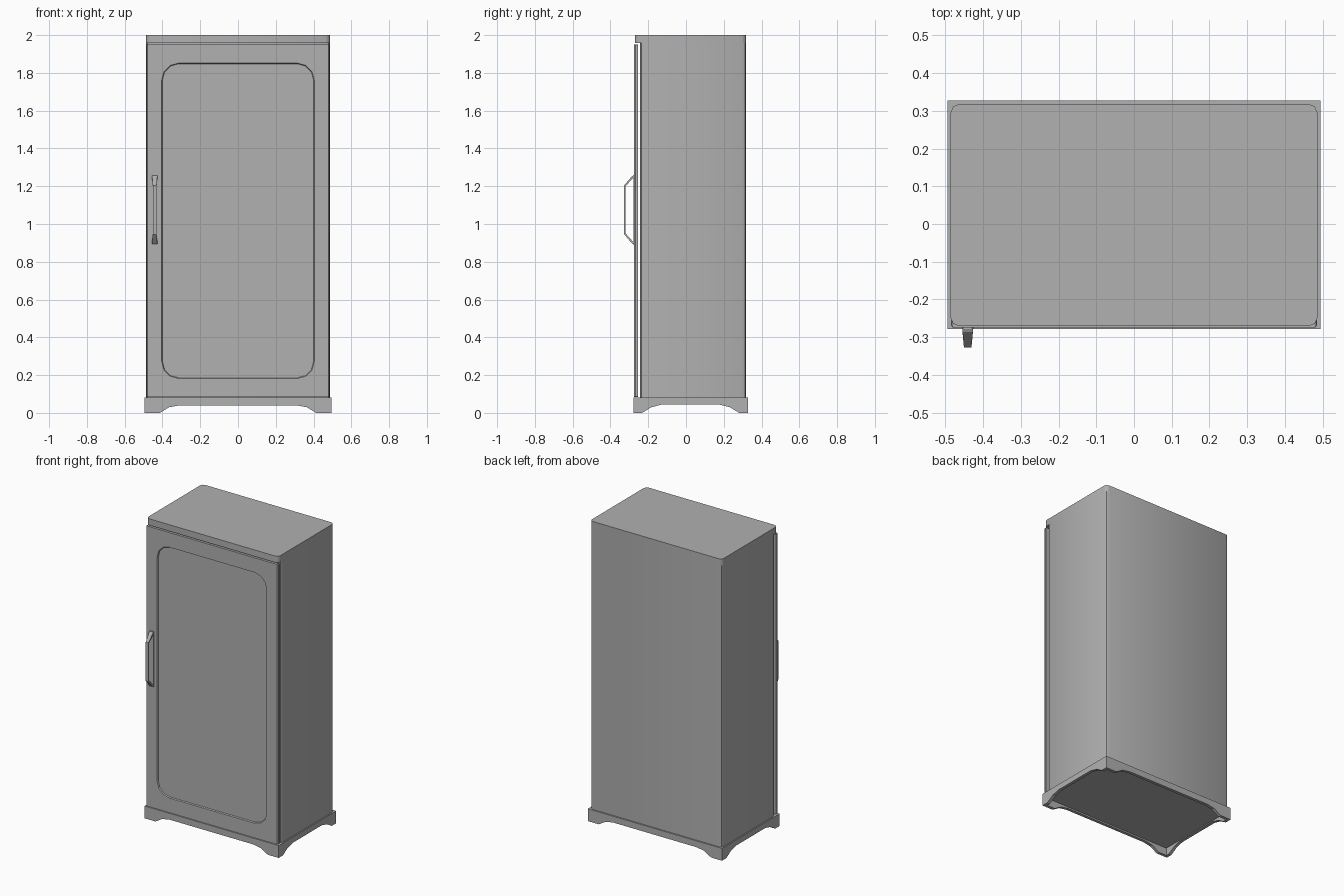
import bpy, bmesh, math

if "Cube" in bpy.data.objects:
    bpy.data.objects.remove(bpy.data.objects["Cube"])

# Dark grey finish
grey = bpy.data.materials.new("dark_grey")
grey.diffuse_color = (0.44, 0.44, 0.44, 1)
grey.use_nodes = True
grey.node_tree.nodes["Principled BSDF"].inputs["Base Color"].default_value = grey.diffuse_color


def loft(name, loops, smooth=None):
    """Skin matching closed loops of points and cap both ends."""
    bm = bmesh.new()
    rings = [[bm.verts.new(p) for p in loop] for loop in loops]
    n = len(rings[0])
    for a, b in zip(rings, rings[1:]):
        for i in range(n):
            j = (i + 1) % n
            bm.faces.new((a[i], a[j], b[j], b[i]))
    bm.faces.new(rings[0])
    bm.faces.new(rings[-1])
    bmesh.ops.recalc_face_normals(bm, faces=bm.faces[:])
    mesh = bpy.data.meshes.new(name)
    bm.to_mesh(mesh)
    bm.free()
    mesh.materials.append(grey)
    ob = bpy.data.objects.new(name, mesh)
    bpy.context.collection.objects.link(ob)
    if smooth:
        bpy.ops.object.select_all(action='DESELECT')
        ob.select_set(True)
        bpy.context.view_layer.objects.active = ob
        bpy.ops.object.shade_smooth_by_angle(angle=math.radians(smooth))
    return ob


def rounded(u0, u1, v0, v1, r, seg=1):
    """Rectangle outline with corners cut into seg segments."""
    pts = []
    for k, (u, v) in enumerate([(u1 - r, v1 - r), (u0 + r, v1 - r),
                                (u0 + r, v0 + r), (u1 - r, v0 + r)]):
        for s in range(seg + 1):
            a = math.radians(90 * k + 90 * s / seg)
            pts.append((u + r * math.cos(a), v + r * math.sin(a)))
    return pts


def flat(pts, z):
    return [(x, y, z) for x, y in pts]


# Cabinet body (creased corners), top cap (soft corners) and floor
body = rounded(-0.486, 0.486, -0.243, 0.318, 0.022, 2)
loft("cabinet_body", [flat(body, 0.055), flat(body, 1.957)], 40)
cap = rounded(-0.486, 0.486, -0.271, 0.318, 0.022, 2)
loft("top_cap", [flat(cap, 1.957), flat(cap, 2.0)], 60)
floor = rounded(-0.478, 0.478, -0.262, 0.311, 0.005)
loft("floor_panel", [flat(floor, 0.05), flat(floor, 0.075)])

# Door slab with slightly narrower front face
door = loft("door", [[(x, y, z) for x, z in rounded(-w, w, 0.085, 1.95, 0.002)]
                     for y, w in ((-0.255, 0.485), (-0.268, 0.485), (-0.275, 0.48))])

# Shallow bevelled recess in the door front
cutter = loft("panel_cutter", [
    [(x, y, z) for x, z in rounded(-0.404 - e, 0.404 + e, 0.182 - e, 1.852 + e, 0.09 + e, 3)]
    for y, e in ((-0.283, 0.004), (-0.267, -0.004))])
cutter.hide_render = True
mod = door.modifiers.new("panel_recess", 'BOOLEAN')
mod.operation = 'DIFFERENCE'
mod.solver = 'EXACT'
mod.object = cutter
bpy.context.view_layer.objects.active = door
bpy.ops.object.modifier_apply(modifier=mod.name)
bpy.data.objects.remove(cutter)

# Bracket handle: outer y, outer z, inner y, inner z, half width (z about centre)
half = [(-0.272, 0.185, -0.272, 0.171, 0.014),
        (-0.286, 0.178, -0.281, 0.168, 0.014),
        (-0.327, 0.130, -0.319, 0.126, 0.010)]
path = half + [(a, -b, c, -d, w) for a, b, c, d, w in reversed(half)]
hx, hz = -0.441, 1.075
loft("door_handle", [[(hx - w, a, hz + b), (hx + w, a, hz + b),
                      (hx + w, c, hz + d), (hx - w, c, hz + d)]
                     for a, b, c, d, w in path])
plate = rounded(hx - 0.015, hx + 0.015, hz - 0.185, hz + 0.185, 0.003)
loft("handle_plate", [[(x, y, z) for x, z in plate] for y in (-0.272, -0.279)])


# Plinth skirt: four mitred boards with arched undersides
def arch(h, foot, rise):
    right = [(h, 0.082), (h, 0), (h - foot, 0), (h - foot - 0.012, 0.007),
             (h - foot - 0.05, 0.030), (h - foot - 0.105, rise)]
    return right + [(-u, z) for u, z in reversed(right)]


def clamp(u, lim):
    return max(-lim, min(lim, u))


T, HX, HY, CY = 0.02, 0.494, 0.3025, 0.0245
long_board, short_board = arch(HX, 0.08, 0.040), arch(HY, 0.045, 0.044)
for s, name in ((-1, "plinth_front"), (1, "plinth_back")):
    loft(name, [[(u, CY + s * HY, z) for u, z in long_board],
                [(clamp(u, HX - T), CY + s * (HY - T), z) for u, z in long_board]])
for s, name in ((-1, "plinth_left"), (1, "plinth_right")):
    loft(name, [[(s * HX, CY + u, z) for u, z in short_board],
                [(s * (HX - T), CY + clamp(u, HY - T), z) for u, z in short_board]])
